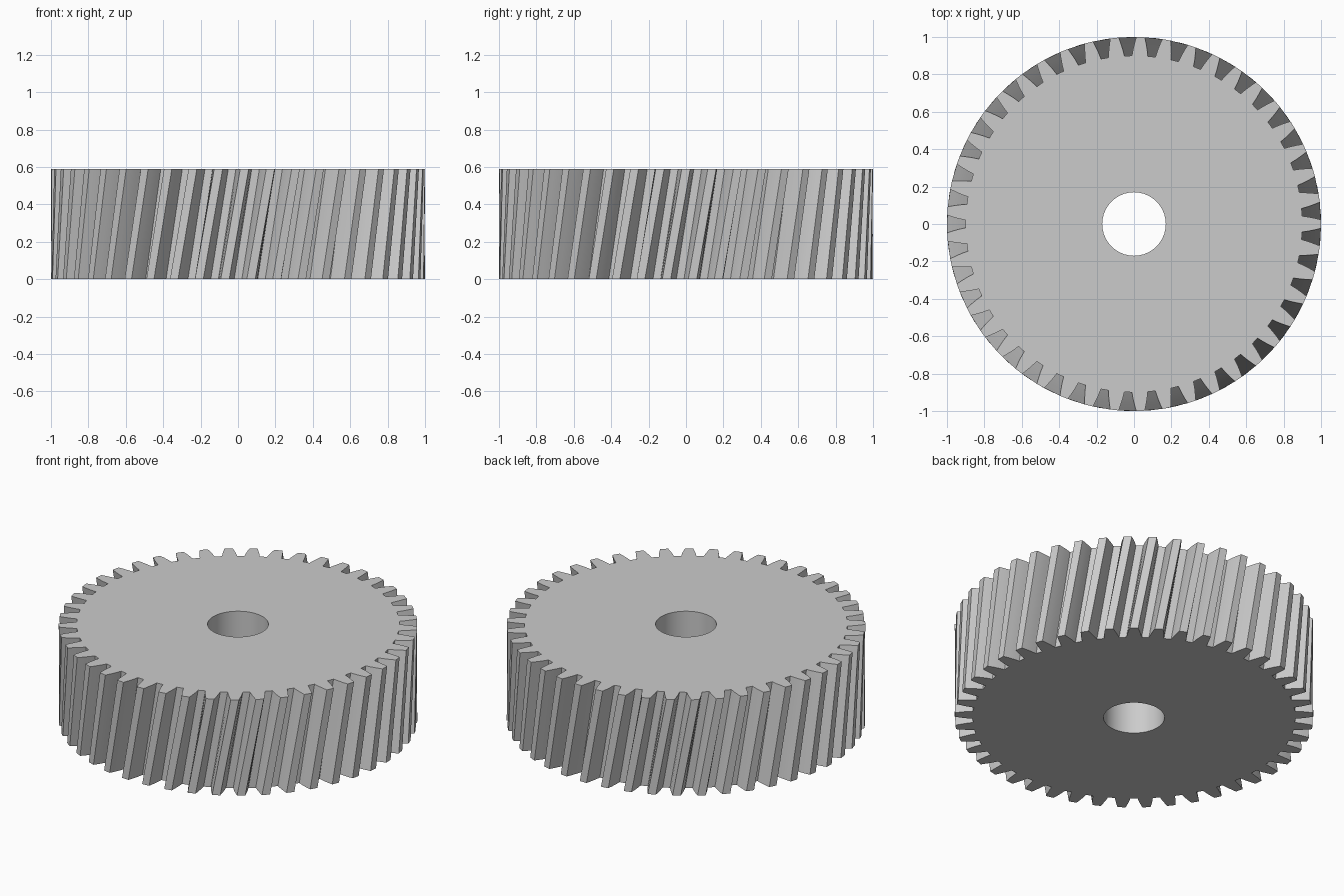
import bpy, bmesh
from math import radians, cos, sin, pi

cube = bpy.data.objects.get("Cube")
if cube:
    bpy.data.objects.remove(cube, do_unlink=True)

TEETH = 45
HEIGHT = 0.59
TWIST = radians(6.0)
BORE = 0.17
BORE_SIDES = 40
PITCH = 2 * pi / TEETH

# Half of one tooth: radius and half angle in degrees, root to tip
FLANK = [(0.9, 2.7), (0.935, 2.3), (0.97, 1.78), (1.0, 1.3)]


def gear_outline():
    """Radius and angle of each point around the toothed rim."""
    points = []
    for tooth in range(TEETH):
        centre = pi + (tooth + 0.5) * PITCH
        points += [(r, centre - radians(a)) for r, a in FLANK]
        points += [(r, centre + radians(a)) for r, a in reversed(FLANK)]
    return points


def ring(bm, points, z, turn):
    verts = [bm.verts.new((r * cos(a + turn), r * sin(a + turn), z)) for r, a in points]
    edges = [bm.edges.new((v, verts[i - 1])) for i, v in enumerate(verts)]
    return verts, edges


def wall(bm, low, high):
    for i in range(len(low)):
        bm.faces.new((low[i - 1], low[i], high[i], high[i - 1]))


bm = bmesh.new()
rim = gear_outline()
bore = [(BORE, 2 * pi * i / BORE_SIDES) for i in range(BORE_SIDES)]

# Flat end faces with the bore left open
ends = []
for z, turn in ((0, -TWIST), (HEIGHT, 0)):
    outer, outer_edges = ring(bm, rim, z, turn)
    inner, inner_edges = ring(bm, bore, z, 0)
    bmesh.ops.triangle_fill(bm, edges=outer_edges + inner_edges,
                            use_beauty=True, normal=(0, 0, 1))
    ends.append((outer, inner))

# Slanted teeth and bore wall
wall(bm, ends[0][0], ends[1][0])
wall(bm, ends[0][1], ends[1][1])
bmesh.ops.recalc_face_normals(bm, faces=bm.faces[:])

mesh = bpy.data.meshes.new("helical_gear")
bm.to_mesh(mesh)
bm.free()
gear = bpy.data.objects.new("helical_gear", mesh)
bpy.context.collection.objects.link(gear)

# Plain grey metal
grey = bpy.data.materials.new("light_grey")
grey.use_nodes = True
colour = (0.6, 0.6, 0.6, 1)
grey.diffuse_color = colour
grey.node_tree.nodes["Principled BSDF"].inputs["Base Color"].default_value = colour
mesh.materials.append(grey)

# Smooth the curved flanks and bore, keep the tooth edges sharp
bpy.ops.object.select_all(action='DESELECT')
gear.select_set(True)
bpy.context.view_layer.objects.active = gear
bpy.ops.object.shade_smooth_by_angle(angle=radians(20))
